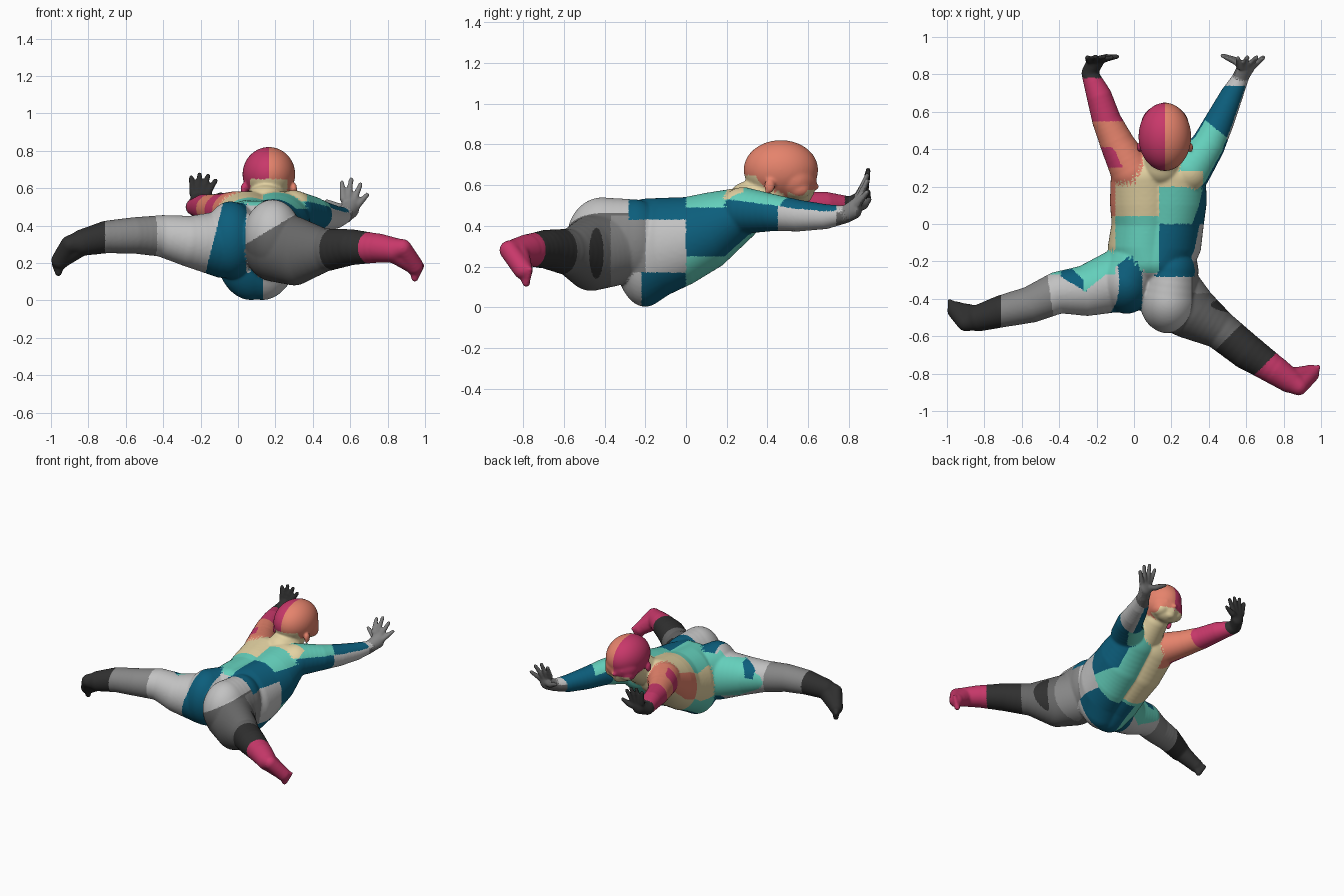
import bpy, bmesh
from mathutils import Vector, Matrix, kdtree

if "Cube" in bpy.data.objects:
    bpy.data.objects.remove(bpy.data.objects["Cube"])

# ---------- materials ----------
NAMES = ["pink", "coral", "beige", "turquoise", "deep teal",
         "light grey", "mid grey", "dark grey", "near black"]
HEX = ["C8386A", "E5836C", "E3D2A2", "64D0BC", "0C5E7C",
       "C2C2C2", "868686", "666666", "303030"]
PINK, CORAL, BEIGE, TURQ, TEAL, LIGHT, MID, DARK, BLACK = range(9)


def linear(h):
    v = [int(h[i:i + 2], 16) / 255 for i in (0, 2, 4)]
    return [c / 12.92 if c < 0.04 else ((c + 0.055) / 1.055) ** 2.4 for c in v] + [1]


mats = []
for n, h in zip(NAMES, HEX):
    m = bpy.data.materials.new(n)
    m.diffuse_color = linear(h)
    m.use_nodes = True
    m.node_tree.nodes["Principled BSDF"].inputs["Base Color"].default_value = m.diffuse_color
    mats.append(m)

# ---------- body volume: chains of ellipsoids, labelled by part ----------
bm = bmesh.new()
samples = []


def blob(part, c, r):
    r = r if isinstance(r, tuple) else (r, r, r)
    mat = Matrix.Translation(c) @ Matrix.Diagonal((*r, 1))
    res = bmesh.ops.create_icosphere(bm, subdivisions=4 if max(r) > 0.09 else 3,
                                     radius=1, matrix=mat)
    samples.extend((v.co.copy(), part) for v in res["verts"])


def chain(part, stations, steps=5):
    """Stations are (x, y, z, r) or (x, y, z, rx, ry, rz)."""
    st = [Vector(s if len(s) == 6 else (*s[:3], s[3], s[3], s[3])) for s in stations]
    for a, b in zip(st, st[1:]):
        for i in range(steps):
            p = a.lerp(b, i / steps)
            blob(part, p[:3], tuple(p[3:]))
    blob(part, st[-1][:3], tuple(st[-1][3:]))


# torso: two overlapping halves give a broad, flat back
for s in (-1, 1):
    chain("torso", [(.13 + s * .08, .25, .45, .175, .12, .135),
                    (.13 + s * .07, .12, .375, .19, .13, .19),
                    (.127 + s * .06, 0, .325, .187, .12, .217),
                    (.11 + s * .05, -.12, .295, .2, .13, .243),
                    (.1 + s * .03, -.2, .268, .19, .15, .266)])
# buttocks
chain("buttock_l", [(.0, -.22, .31, .15, .15, .21), (-.04, -.31, .325, .145, .17, .205)], 3)
chain("buttock_r", [(.2, -.25, .33, .145, .15, .2), (.185, -.41, .34, .155, .175, .2)], 4)
# neck and head
chain("neck", [(.15, .31, .51, .11), (HX := .165, .42, .57, .095)])
blob("head", (HX, .466, .675), (.141, .183, .146))
blob("head", (HX, .53, .625), (.128, .112, .105))
blob("head", (HX, .55, .565), (.09, .062, .055))
blob("head", (HX, .585, .545), (.04, .035, .03))
blob("head", (HX, .635, .592), (.019, .02, .016))
chain("head", [(HX - .026, .61, .562, .012), (HX, .617, .56, .014), (HX + .026, .61, .562, .012)], 3)
for s in (-1, 1):
    blob("head", (HX + s * .062, .555, .58), (.055, .06, .048))
    blob("head", (HX + s * .048, .62, .62), (.025, .014, .013))
    blob("head", (HX + s * .134, .41, .595), (.018, .027, .037))

# arms
chain("arm_l", [(-.01, .28, .47, .115), (-.085, .42, .48, .093), (-.145, .55, .49, .079),
                (-.185, .68, .5, .069), (-.235, .8, .5, .046)])
chain("arm_r", [(.295, .28, .475, .115), (.395, .42, .465, .092), (.458, .55, .45, .079),
                (.518, .68, .445, .063), (.57, .78, .455, .044)])


# hands: palm, four fingers, thumb
def hand(part, wrist, palm, tips, thumb):
    chain(part, [(*wrist, .044), (*palm, .05, .028, .054)], 4)
    w = (Vector(tips[-1]) - Vector(tips[0])) * .55
    for i, t in enumerate(tips):
        base = Vector(palm) + w * (i / 3 - .5) + Vector((0, .005, .035))
        chain(part, [(*base, .02), (*t, .0145)], 10)
    mid = (Vector(palm) + Vector(thumb)) / 2 + Vector((0, .005, -.01))
    chain(part, [(*palm, .024), (*mid, .022), (*thumb, .0145)], 5)


hand("hand_l", (-.237, .81, .5), (-.205, .872, .53),
     [(-.25, .89, .657), (-.205, .895, .674), (-.16, .895, .667), (-.12, .89, .642)], (-.09, .895, .567))
hand("hand_r", (.572, .79, .46), (.6, .838, .49),
     [(.555, .885, .63), (.605, .89, .647), (.655, .89, .62), (.69, .89, .565)], (.475, .9, .53))

# legs
chain("leg_r", [(.2, -.38, .29, .17, .19, .19), (.3, -.465, .265, .145, .15, .185),
                (.45, -.56, .268, .103, .105, .118), (.6, -.68, .285, .097),
                (.75, -.78, .28, .079), (.83, -.835, .27, .068)])
chain("leg_l", [(-.08, -.3, .3, .15, .17, .18), (-.25, -.355, .315, .125, .137, .138),
                (-.4, -.365, .345, .112), (-.55, -.43, .348, .098),
                (-.7, -.465, .34, .088), (-.83, -.503, .31, .072)])


# feet: heel, instep, ball, toes
def foot(part, ankle, heel, ball, toe_a, toe_b):
    chain(part, [(*ankle, .066), (*heel, .049)], 4)
    chain(part, [(*heel, .049), (*ball, .049)], 6)
    chain(part, [(*ankle, .066), (*ball, .047)], 6)
    for i in range(5):
        t = Vector(toe_a).lerp(Vector(toe_b), i / 4)
        chain(part, [(*Vector(ball).lerp(t, .5), .025), (*t, .02 - .002 * i)], 4)


foot("leg_r", (.83, -.835, .27), (.88, -.868, .28), (.943, -.8, .185),
     (.945, -.785, .118), (.988, -.763, .187))
foot("leg_l", (-.83, -.503, .31), (-.9, -.525, .3), (-.95, -.462, .215),
     (-.96, -.445, .148), (-.988, -.41, .197))

src = bpy.data.meshes.new("body_volume")
bm.to_mesh(src)
bm.free()
body = bpy.data.objects.new("baby_body", src)
bpy.context.collection.objects.link(body)

# fuse into one skin and relax it
rem = body.modifiers.new("fuse", "REMESH")
rem.mode = "VOXEL"
rem.voxel_size = .0065
sm = body.modifiers.new("relax", "SMOOTH")
sm.factor = .5
sm.iterations = 16
skin = bpy.data.meshes.new_from_object(body.evaluated_get(bpy.context.evaluated_depsgraph_get()))
body.modifiers.clear()
body.data = skin
skin.name = "body_skin"
bpy.data.meshes.remove(src)
skin.materials.clear()
for m in mats:
    skin.materials.append(m)


# ---------- colour patches ----------
def torso_colour(x, y, z):
    if x < .135:
        if y > .04:
            return CORAL if x < -.1 or (y > .28 and x < .02) else BEIGE
        if z < .3 and x > .01 and y < .02:
            return TEAL
        if y > -.26:
            if x < -.1 and y > -.17 and z > .2:
                return BEIGE
            return TURQ if y > -.2 or z > .35 else TEAL
        return TEAL if x < .04 or z < .3 else LIGHT
    if y > 0:
        if y > .2 and z > .53:
            return BEIGE if x < .37 else TURQ
        if z > .49:
            return TURQ
        return TEAL if x > .3 and z > .25 else TURQ
    if y > -.28 and z > .43:
        return TEAL
    if x > .28 and z > .17:
        return LIGHT if y > -.2 else MID
    return TEAL if y > -.22 else LIGHT


def right_hip(x, y, z, n):
    if y > -.28 and z > .43:
        return TEAL
    if z < .08:
        return LIGHT
    if x > .2 and y > -.37 and z < .45:
        return LIGHT if y > -.2 else MID
    if ((y + .44) / .035) ** 2 + ((z - .265) / .125) ** 2 < 1 and x > .3 and n.x > .2:
        return BLACK
    if x - y < .88 and z > .3 + .6 * max(0, x - .04):
        return LIGHT
    return DARK


def left_hip(x, y, z):
    if x > .045:
        return LIGHT
    if z > .34 and y > -.35 + (x + .25) * .8 and x > -.27:
        return TURQ
    if z > .36 and x > -.39 and y > -.36 - (x + .26) * .6 and x < -.25:
        return TEAL if y < -.25 - (x + .32) else TURQ
    if z > .2 and y > -.27 and x < -.1:
        return TURQ
    return LIGHT if x < -.16 + .25 * (z - .2) else TEAL


def colour(part, p, n):
    x, y, z = p
    if part == "torso":
        return torso_colour(x, y, z)
    if part == "neck":
        return BEIGE
    if part == "head":
        if abs(x - HX) < .1 and ((y < .38 and z < .65) or (y > .5 and z < .578 and n.y < .97)):
            return BEIGE
        return PINK if x < HX else CORAL
    if part == "arm_l":
        if y > .78:
            return BLACK
        if y > .55 or (x < -.06 and .3 < y < .41 and n.x < -.3):
            return PINK
        return CORAL
    if part == "arm_r":
        if y > .74:
            return DARK if n.z < .3 else LIGHT
        if n.z > .45:
            if y < .28 and x < .37 and z > .53:
                return BEIGE
            return TURQ if y < .5 + (.45 - x) * .8 else TEAL
        if y > .45:
            return LIGHT if n.x > -.2 else TEAL
        return TEAL if n.x > .1 else TURQ
    if part == "hand_l":
        return BLACK
    if part == "hand_r":
        return MID if n.y < 0 else DARK
    if part == "buttock_l":
        return left_hip(x, y, z)
    if part == "buttock_r":
        return TEAL if x < .04 else right_hip(x, y, z, n)
    if part == "leg_r":
        s = x - y
        return right_hip(x, y, z, n) if s < 1.11 else BLACK if s < 1.45 else PINK
    # left leg
    if x < -.71:
        return BLACK
    if x < -.45 - .15 * (y + .36):
        return MID
    return left_hip(x, y, z)


tree = kdtree.KDTree(len(samples))
for i, (co, _) in enumerate(samples):
    tree.insert(co, i)
tree.balance()
for f in skin.polygons:
    f.use_smooth = True
    part = samples[tree.find(f.center)[1]][1]
    f.material_index = colour(part, f.center, f.normal)
